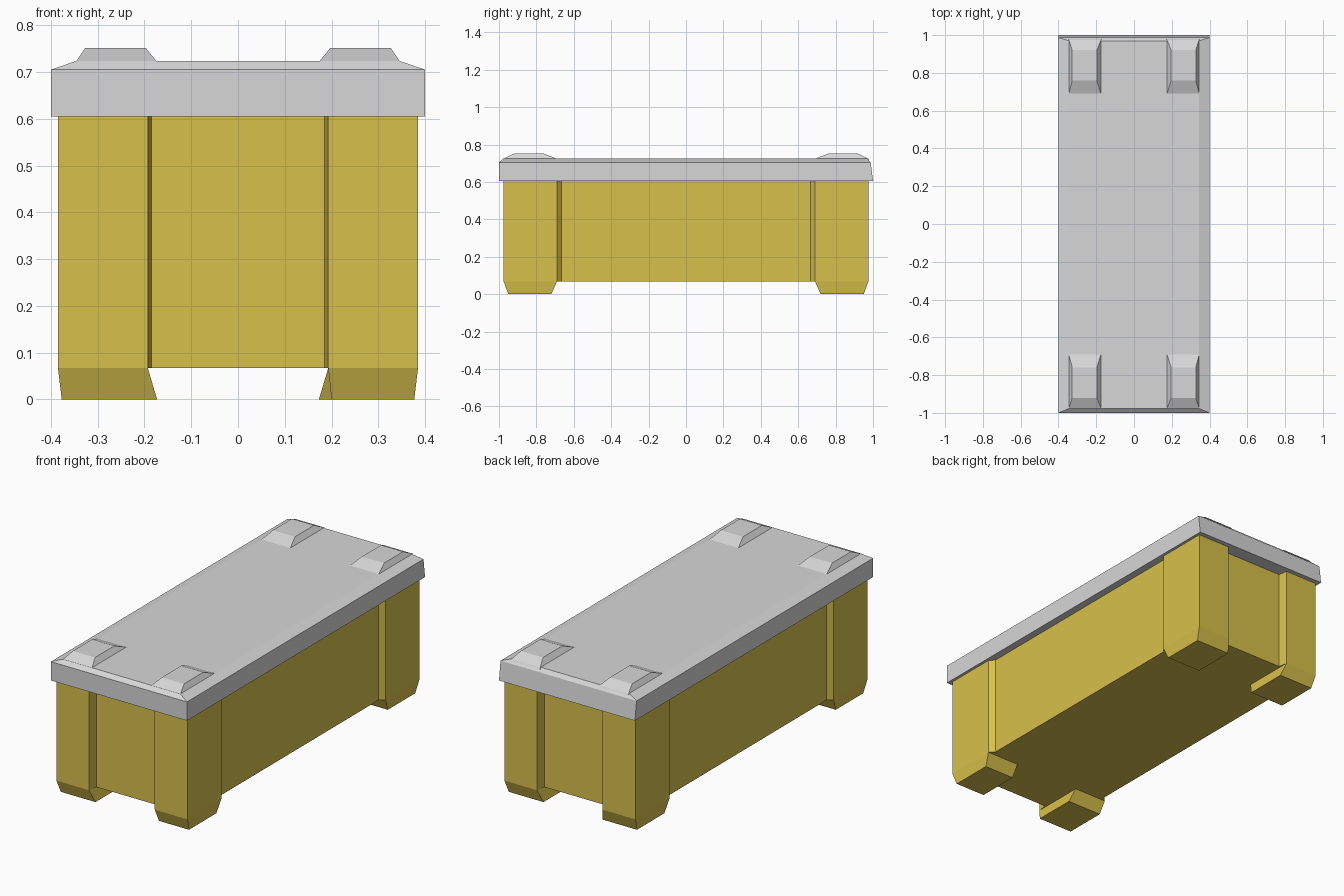
import bpy, bmesh

cube = bpy.data.objects.get("Cube")
if cube:
    bpy.data.objects.remove(cube, do_unlink=True)


def material(name, rgb):
    mat = bpy.data.materials.new(name)
    mat.use_nodes = True
    mat.diffuse_color = (*rgb, 1)
    mat.node_tree.nodes["Principled BSDF"].inputs["Base Color"].default_value = (*rgb, 1)
    return mat


yellow = material("mustard_yellow", (0.68, 0.53, 0.07))
grey = material("light_grey", (0.68, 0.68, 0.68))


def loft(name, rings, mat, sx=1, sy=1):
    """Closed solid from stacked (outline, height) rings, optionally mirrored."""
    bm = bmesh.new()
    loops = [[bm.verts.new((x * sx, y * sy, z)) for x, y in pts] for pts, z in rings]
    bm.faces.new(loops[0])
    bm.faces.new(loops[-1])
    for low, high in zip(loops, loops[1:]):
        for i in range(len(low)):
            j = (i + 1) % len(low)
            bm.faces.new((low[i], low[j], high[j], high[i]))
    bmesh.ops.recalc_face_normals(bm, faces=bm.faces)
    mesh = bpy.data.meshes.new(name)
    bm.to_mesh(mesh)
    bm.free()
    mesh.materials.append(mat)
    obj = bpy.data.objects.new(name, mesh)
    bpy.context.collection.objects.link(obj)
    return obj


def rect(x0, x1, y0, y1):
    return [(x0, y0), (x1, y0), (x1, y1), (x0, y1)]


FLOOR, LID = 0.067, 0.605

# Recessed container body
body = rect(-0.36, 0.36, -0.925, 0.925)
loft("container_body", [(body, FLOOR), (body, LID + 0.01)], yellow)

# Lid with sloped rim; the back face leans in slightly
loft("lid", [(rect(-0.4, 0.4, -1, 1), LID),
             (rect(-0.4, 0.4, -1, 0.987), 0.705),
             (rect(-0.345, 0.345, -0.977, 0.97), 0.724)], grey)

# Corner posts, feet and raised lid pads
post = [(0.193, 0.975), (0.385, 0.975), (0.385, 0.69),
        (0.36, 0.665), (0.18, 0.665), (0.185, 0.925)]
for side, sx in (("left", 1), ("right", -1)):
    for end, sy in (("front", -1), ("back", 1)):
        tag = f"{end}_{side}"
        loft(f"{tag}_post", [(post, FLOOR), (post, LID + 0.01)], yellow, sx, sy)
        inner = 0.2 if tag == "front_left" else 0.173
        loft(f"{tag}_foot", [(rect(inner, 0.377, 0.72, 0.95), 0),
                             (rect(0.193, 0.385, 0.69, 0.975), FLOOR)], yellow, sx, sy)
        loft(f"{tag}_lid_pad", [(rect(0.173, 0.347, 0.685, 0.98), 0.716),
                                (rect(0.175, 0.345, 0.69, 0.975), 0.724),
                                (rect(0.197, 0.327, 0.76, 0.92), 0.751)], grey, sx, sy)
